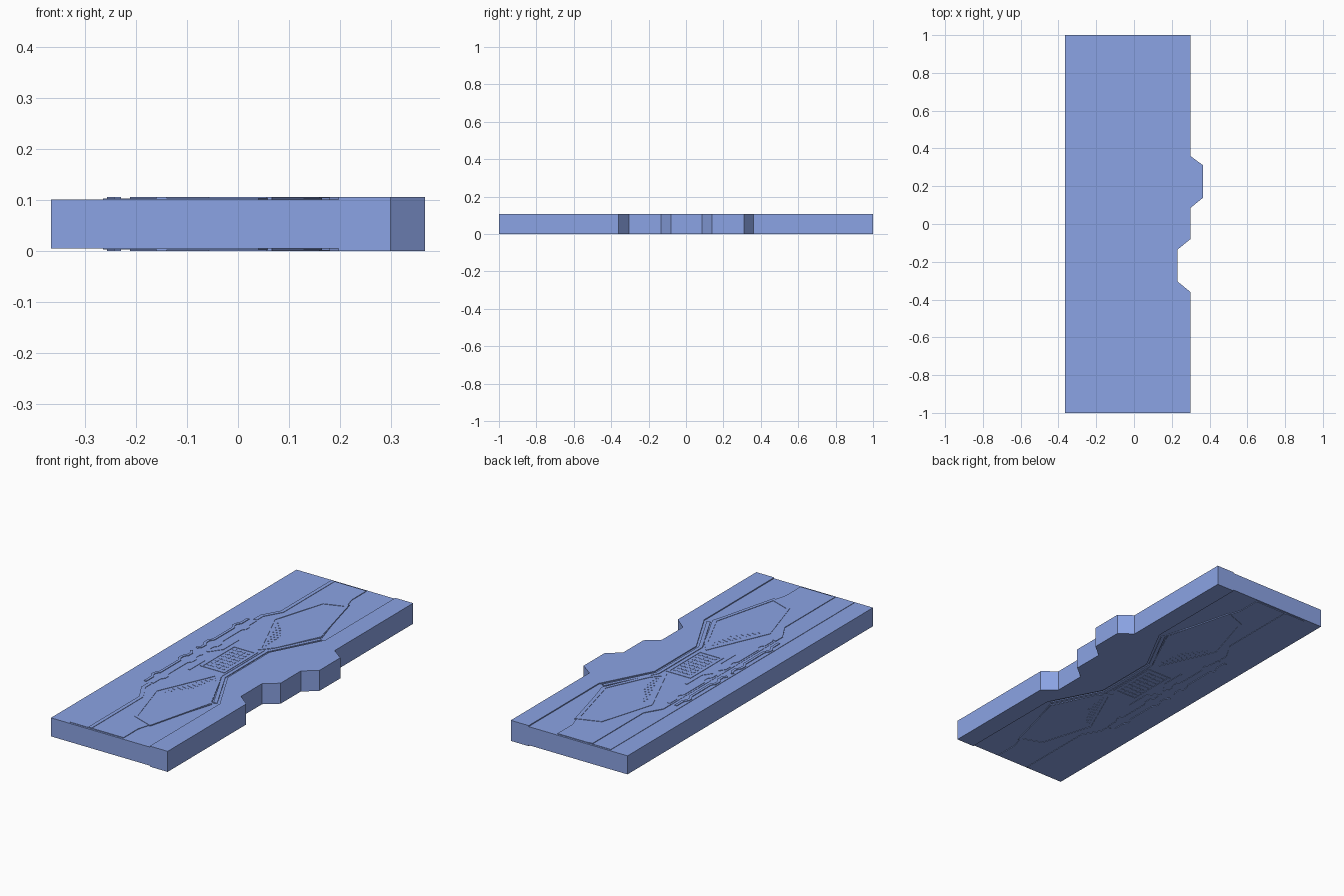
import bpy, bmesh
from mathutils import Vector

if "Cube" in bpy.data.objects:
    bpy.data.objects.remove(bpy.data.objects["Cube"])

C = 0.053          # mid height of the slab
BASE = 0.0478      # half thickness of the slab

blue = bpy.data.materials.new("blue_paint")
blue.diffuse_color = (0.26, 0.37, 0.78, 1)
blue.use_nodes = True
blue.node_tree.nodes["Principled BSDF"].inputs["Base Color"].default_value = blue.diffuse_color


def make(name, polys, lo, hi):
    """Prisms from z=lo to hi around mid height; relief is repeated underneath."""
    bm = bmesh.new()
    spans = [(lo, hi)] if lo < 0 else [(lo, hi), (-hi, -lo)]
    for pts in polys:
        for a, b in spans:
            f = bm.faces.new([bm.verts.new((x, y, C + a)) for x, y in pts])
            r = bmesh.ops.extrude_face_region(bm, geom=[f])
            vs = [v for v in r['geom'] if isinstance(v, bmesh.types.BMVert)]
            bmesh.ops.translate(bm, verts=vs, vec=(0, 0, b - a))
    bmesh.ops.recalc_face_normals(bm, faces=bm.faces)
    me = bpy.data.meshes.new(name)
    bm.to_mesh(me)
    bm.free()
    me.materials.append(blue)
    ob = bpy.data.objects.new(name, me)
    bpy.context.collection.objects.link(ob)
    return ob


def relief(name, polys, h):
    return make(name, polys, BASE - 0.001, BASE + h)


def flip(poly):
    return [(x, -y) for x, y in poly]


def both(polys):
    return polys + [flip(p) for p in polys]


def stroke(path, w, closed=False):
    """Mitred ribbon along a path, as a list of quads."""
    p = [Vector(q) for q in path]
    n = len(p)
    left, right = [], []
    for i in range(n):
        a = p[i - 1] if (closed or i > 0) else None
        b = p[(i + 1) % n] if (closed or i < n - 1) else None
        d1 = (p[i] - a).normalized() if a is not None else (b - p[i]).normalized()
        d2 = (b - p[i]).normalized() if b is not None else d1
        n1, n2 = Vector((-d1.y, d1.x)), Vector((-d2.y, d2.x))
        m = (n1 + n2).normalized()
        m *= w / 2 / max(m.dot(n1), 0.4)
        left.append(tuple(p[i] + m))
        right.append(tuple(p[i] - m))
    segs = n if closed else n - 1
    return [[left[i], left[(i + 1) % n], right[(i + 1) % n], right[i]] for i in range(segs)]


# Main slab with locking tab and matching notch
L, R = -0.3665, 0.299
edge = [(R, -0.36), (0.231, -0.305), (0.231, -0.135), (R, -0.08),
        (R, 0.085), (0.3665, 0.14), (0.3665, 0.31), (R, 0.36)]
make("door_slab", [[(L, -1), (R, -1)] + edge + [(R, 1), (L, 1)]], -BASE, BASE)

# Raised lock-side plate, waisted around the centre
waist = [(0.197, 0.43), (0.06, 0.17), (0.06, -0.17), (0.197, -0.43)]
relief("lock_side_plate", [[(0.197, -1), (R, -1)] + edge + [(R, 1), (0.197, 1)] + waist], 0.0052)

# Trim strip following the waist of the lock-side plate
relief("waist_trim", stroke([(0.172, 0.43), (0.04, 0.175), (0.04, -0.175), (0.172, -0.43)],
                            0.018), 0.004)

# Low hinge-side field carrying the conduits
half = [(-0.16, 0.99), (-0.16, 0.57), (-0.212, 0.48), (-0.212, 0.03)]
relief("hinge_side_field", [[(-0.265, 0.99), (-0.265, -0.99)] + flip(half) + half[::-1]], 0.002)

# Centre field, one step higher
relief("centre_field", [half + flip(half)[::-1] +
                        [(0.04, -0.99), (0.04, -0.87), (0.165, -0.45), (0.028, -0.175),
                         (0.028, 0.175), (0.165, 0.45), (0.04, 0.87), (0.04, 0.99)]], 0.0032)

# Raised rib along the step of the hinge side
rib = [(-0.15, 0.99), (-0.15, 0.573), (-0.202, 0.483), (-0.202, 0.43)]
relief("hinge_rib", both(stroke(rib, 0.02)), 0.0052)

# Stepped conduits
for k, x in enumerate((-0.236, -0.195)):
    o = 0.014 if k else -0.014
    path = [(x, 0.42), (x, 0.36), (x + o, 0.34), (x + o, 0.32), (x, 0.30), (x, 0.14),
            (x + o, 0.12), (x + o, 0.09), (x, 0.07), (x, 0.04), (x + o, 0.02)]
    relief("conduit_%d" % (k + 1), both(stroke(path, 0.014)), 0.0052)

# Hexagonal inset panels with a frame
hexa = [(0.06, 0.80), (0.15, 0.45), (0.05, 0.235), (0.0, 0.175), (-0.135, 0.48), (-0.05, 0.76)]
relief("hex_frame", both(stroke(hexa, 0.018, True)), 0.0052)

# Slanted grille slats in the panels
slats = []
for i in range(11):
    t = i / 10
    x, y = -0.112 + 0.10 * t, 0.46 - 0.235 * t
    w = 0.015 + 0.03 * (1 - abs(2 * t - 1))
    slats += stroke([(x + 0.012, y), (x + 0.012 + w, y + w * 0.3)], 0.008)
relief("grille_slats", both(slats), 0.0042)

# Central vent: frame and rows of short ribs
relief("vent_frame", stroke([(-0.115, -0.13), (0.012, -0.13), (0.012, 0.13), (-0.115, 0.13)],
                            0.012, True), 0.0052)
ribs = []
for i in range(4):
    for j in range(8):
        x, y = -0.091 + i * 0.026, -0.102 + j * 0.029
        ribs.append([(x - 0.009, y - 0.006), (x + 0.009, y - 0.006),
                     (x + 0.009, y + 0.006), (x - 0.009, y + 0.006)])
relief("vent_ribs", ribs, 0.0045)

# Cross-brace joining the conduits at the centre
relief("centre_brace", both(stroke([(-0.185, 0.012), (-0.14, 0.075), (-0.14, 0.2)], 0.012)), 0.005)
